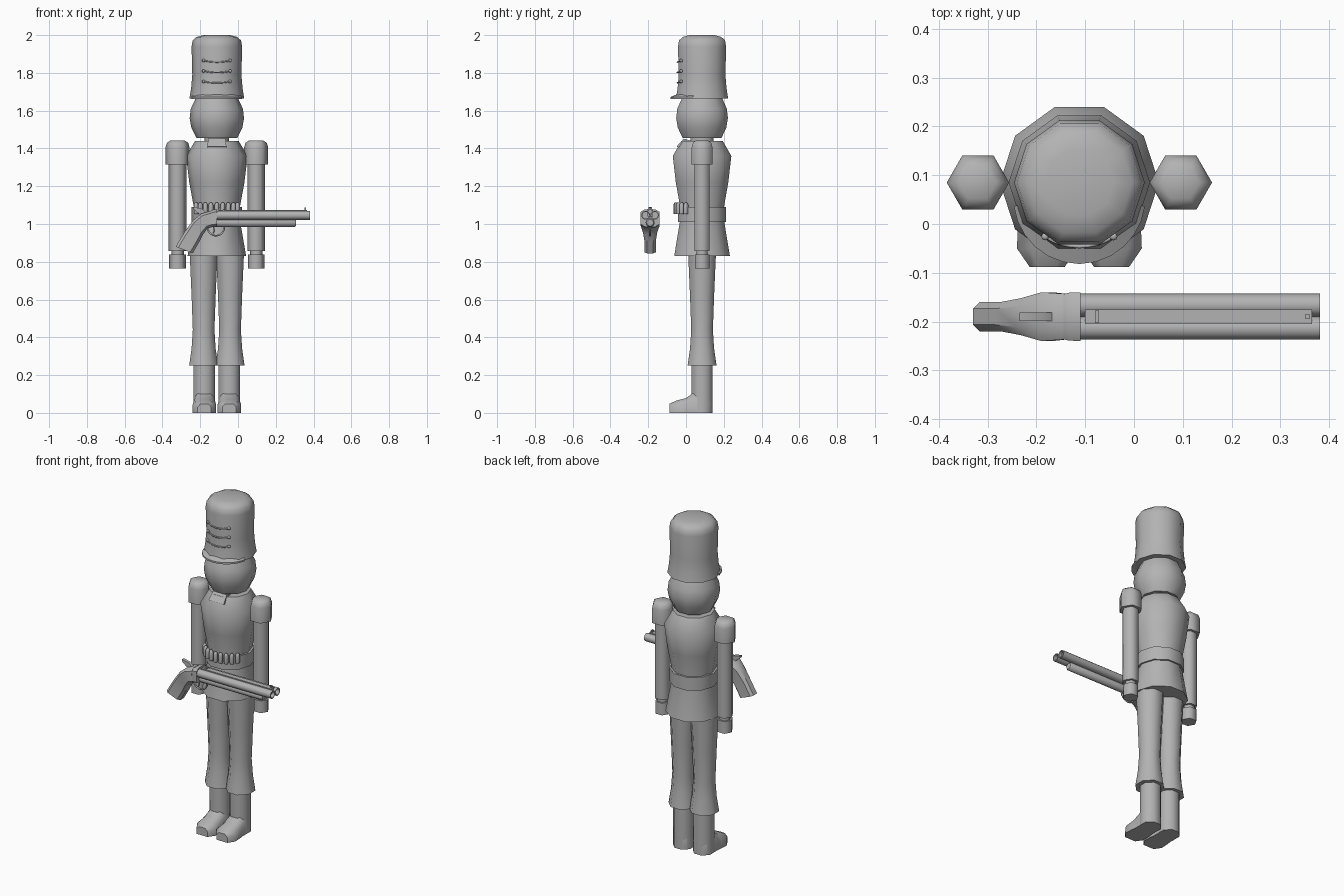
import bpy, bmesh, math
from mathutils import Vector

cube = bpy.data.objects.get("Cube")
if cube:
    bpy.data.objects.remove(cube, do_unlink=True)

grey = bpy.data.materials.new("plain_grey")
grey.use_nodes = True
GREY = (0.45, 0.45, 0.45, 1)
grey.diffuse_color = GREY
grey.node_tree.nodes["Principled BSDF"].inputs["Base Color"].default_value = GREY

CX, CY = -0.112, 0.085     # body axis
GY = -0.19                 # gun centre plane


def loft(name, rings, angle=50, closed=False):
    """Skin a list of equal-length point rings, capping the ends."""
    bm = bmesh.new()
    rows = [[bm.verts.new(p) for p in ring] for ring in rings]
    n = len(rows[0])
    pairs = list(zip(rows, rows[1:])) + ([(rows[-1], rows[0])] if closed else [])
    for a, b in pairs:
        for i in range(n):
            bm.faces.new((a[i], a[(i + 1) % n], b[(i + 1) % n], b[i]))
    if not closed:
        bm.faces.new(rows[0][::-1])
        bm.faces.new(rows[-1])
    bmesh.ops.recalc_face_normals(bm, faces=bm.faces)
    mesh = bpy.data.meshes.new(name)
    bm.to_mesh(mesh)
    bm.free()
    ob = bpy.data.objects.new(name, mesh)
    bpy.context.collection.objects.link(ob)
    mesh.materials.append(grey)
    bpy.ops.object.select_all(action='DESELECT')
    ob.select_set(True)
    bpy.context.view_layer.objects.active = ob
    bpy.ops.object.shade_smooth_by_angle(angle=math.radians(angle))
    return ob


def lathe(name, centre, profile, sides=10, phase=0.0, axis='Z', angle=50, closed=False):
    """Turn (height, radius) pairs around an upright or x axis."""
    rings = []
    for h, r in profile:
        ring = []
        for i in range(sides):
            t = phase + math.tau * i / sides
            a, b = r * math.cos(t), r * math.sin(t)
            if axis == 'Z':
                ring.append((centre[0] + a, centre[1] + b, h))
            else:
                ring.append((h, centre[0] + a, centre[1] + b))
        rings.append(ring)
    return loft(name, rings, angle, closed)


def box(name, x, y, z):
    return loft(name, [[(x[0], y[0], h), (x[1], y[0], h), (x[1], y[1], h), (x[0], y[1], h)]
                       for h in z], 30)


def tube(name, points, radius):
    curve = bpy.data.curves.new(name, 'CURVE')
    curve.dimensions = '3D'
    curve.bevel_depth = radius
    curve.bevel_resolution = 1
    curve.use_fill_caps = True
    spline = curve.splines.new('POLY')
    spline.points.add(len(points) - 1)
    for p, co in zip(spline.points, points):
        p.co = (*co, 1)
    ob = bpy.data.objects.new(name, curve)
    curve.materials.append(grey)
    bpy.context.collection.objects.link(ob)


# Jacket, belt, neck, head and hat
BODY = (CX, CY)
lathe("jacket", BODY, [(0.83, 0.155), (1.01, 0.124), (1.09, 0.122), (1.22, 0.146),
                       (1.36, 0.163), (1.44, 0.115)], angle=40)
lathe("belt", BODY, [(1.01, 0.134), (1.09, 0.134)])
lathe("neck", BODY, [(1.42, 0.065), (1.48, 0.065)])
lathe("head", BODY, [(1.455, 0.108), (1.51, 0.135), (1.56, 0.144), (1.61, 0.138), (1.67, 0.11)])
lathe("hat", BODY, [(1.665, 0.145), (1.72, 0.136), (1.79, 0.13), (1.94, 0.134),
                    (1.972, 0.128), (1.99, 0.108), (2.0, 0.07)])

# Visor: a crescent below the front of the hat
outer, inner = [], []
for i in range(13):
    t = math.radians(200 + 140 * i / 12)
    grow = 0.024 * math.sin(math.pi * i / 12)
    outer.append((0.143 + grow) * Vector((math.cos(t), math.sin(t), 0)))
    inner.append(0.125 * Vector((math.cos(t), math.sin(t), 0)))
base = Vector((CX, CY, 0))
loft("visor", [[base + o + Vector((0, 0, 1.662)), base + o + Vector((0, 0, 1.672)),
                base + n + Vector((0, 0, 1.69)), base + n + Vector((0, 0, 1.667))]
               for o, n in zip(outer, inner)], 35)

# Hat cords with a knob at each end
for row, z in enumerate((1.865, 1.81, 1.755)):
    pts = []
    for i in range(9):
        x = -0.07 + 0.14 * i / 8
        sag = 0.008 * (1 - (x / 0.07) ** 2)
        pts.append((CX + x, CY - math.sqrt(0.131 ** 2 - x * x), z - sag))
    tube(f"hat_cord_{row + 1}", pts, 0.004)
    for side, p in (("right", pts[0]), ("left", pts[-1])):
        lathe(f"cord_knob_{side}_{row + 1}", p[:2],
              [(z - 0.008, 0.004), (z - 0.004, 0.008), (z + 0.004, 0.008), (z + 0.008, 0.004)], 8)

# Collar tab below the chin
loft("collar_tab", [[(CX - w, -0.012, 1.452), (CX - 1.1 * w, -0.05, 1.41),
                     (CX - 1.1 * w, -0.02, 1.40), (CX - w, 0.03, 1.44)]
                    for w in (0.046, -0.046)], 30)

# Cartridges along the front of the belt
for i in range(9):
    t = math.radians(218 + 104 * i / 8)
    lathe(f"cartridge_{i + 1}", (CX + 0.139 * math.cos(t), CY + 0.139 * math.sin(t)),
          [(1.052, 0.011), (1.058, 0.0125), (1.1, 0.0125), (1.11, 0.009), (1.114, 0.004)], 8)

# Arms, trousers and boots
for side, s in (("right", -1), ("left", 1)):
    arm = (CX + 0.208 * s, CY)
    lathe(f"{side}_shoulder", arm, [(1.315, 0.064), (1.405, 0.064), (1.43, 0.056), (1.442, 0.038)],
          6, angle=62)
    lathe(f"{side}_sleeve", arm, [(0.858, 0.047), (1.32, 0.047)], 6, angle=62)
    lathe(f"{side}_wrist", arm, [(0.83, 0.033), (0.862, 0.033)], 6, angle=62)
    lathe(f"{side}_hand", arm, [(0.765, 0.044), (0.838, 0.044)], 6, angle=62)

    leg = CX + 0.07 * s
    lathe(f"{side}_trouser", (leg, CY), [(0.25, 0.083), (0.34, 0.069), (0.44, 0.062),
                                         (0.62, 0.069), (0.85, 0.08)], 8, math.pi / 8)
    boot = CX + 0.066 * s
    lathe(f"{side}_boot_shaft", (boot, CY), [(0.0, 0.061), (0.26, 0.061)], 8, math.pi / 8)
    # Foot sections from heel to toe: y, half width, height
    rings = []
    for y, w, h in ((0.138, 0.028, 0.08), (0.11, 0.054, 0.11), (0.06, 0.056, 0.12),
                    (0.03, 0.056, 0.1), (0.0, 0.06, 0.078), (-0.05, 0.062, 0.066), (-0.088, 0.036, 0.048)):
        rings.append([(boot - w, y, 0), (boot + w, y, 0), (boot + w, y, h * 0.65),
                      (boot + w * 0.55, y, h), (boot - w * 0.55, y, h), (boot - w, y, h * 0.65)])
    loft(f"{side}_foot", rings)

# Gun: two open barrels, rib, sights and fore-end
for side, y in (("near", GY - 0.0235), ("far", GY + 0.0235)):
    lathe(f"{side}_barrel", (y, 1.046),
          [(-0.11, 0.0235), (0.381, 0.0235), (0.381, 0.018), (-0.11, 0.018)],
          12, axis='X', closed=True)
    lathe(f"{side}_barrel_plug", (y, 1.046), [(0.28, 0.019), (0.285, 0.019)], 12, axis='X')
box("barrel_rib", (-0.1, 0.365), (GY - 0.015, GY + 0.015), (1.04, 1.073))
box("front_sight", (0.352, 0.36), (GY - 0.005, GY + 0.005), (1.07, 1.088))
box("rear_sight", (-0.08, -0.072), (GY - 0.013, GY + 0.013), (1.07, 1.08))
lathe("fore_end", (GY, 1.007), [(-0.12, 0.024), (0.3, 0.024), (0.308, 0.018)], 10, axis='X')


# Stock and receiver: chamfered sections from butt to breech
def section(top, bottom, half):
    ring = []
    for y, f in ((-0.55, 0), (0.55, 0), (1, 0.15), (1, 0.85), (0.55, 1), (-0.55, 1), (-1, 0.85), (-1, 0.15)):
        ring.append((bottom[0] + (top[0] - bottom[0]) * f, GY + half * y,
                     bottom[1] + (top[1] - bottom[1]) * f))
    return ring


loft("stock", [section((-0.33, 0.88), (-0.24, 0.845), 0.03),
               section((-0.285, 0.955), (-0.208, 0.9), 0.03),
               section((-0.24, 1.018), (-0.185, 0.945), 0.038),
               section((-0.195, 1.055), (-0.16, 0.978), 0.05),
               section((-0.145, 1.07), (-0.14, 0.982), 0.047)], 35)
loft("receiver", [section((-0.148, 1.066), (-0.148, 0.982), 0.045),
                  section((-0.135, 1.075), (-0.13, 0.985), 0.049),
                  section((-0.11, 1.078), (-0.11, 0.985), 0.05)], 35)
loft("hammer_lever", [[(-0.235, y, 1.09), (-0.235, y, 1.078), (-0.19, y, 1.04),
                       (-0.165, y, 1.06), (-0.19, y, 1.08)]
                      for y in (GY - 0.009, GY + 0.009)], 30)
tube("trigger_guard", [(-0.117 - 0.045 * math.cos(t), GY, 0.985 - 0.047 * math.sin(t))
                       for t in [math.pi * i / 10 for i in range(11)]], 0.005)
tube("trigger", [(-0.13, GY, 0.985), (-0.125, GY, 0.965), (-0.132, GY, 0.95)], 0.004)
